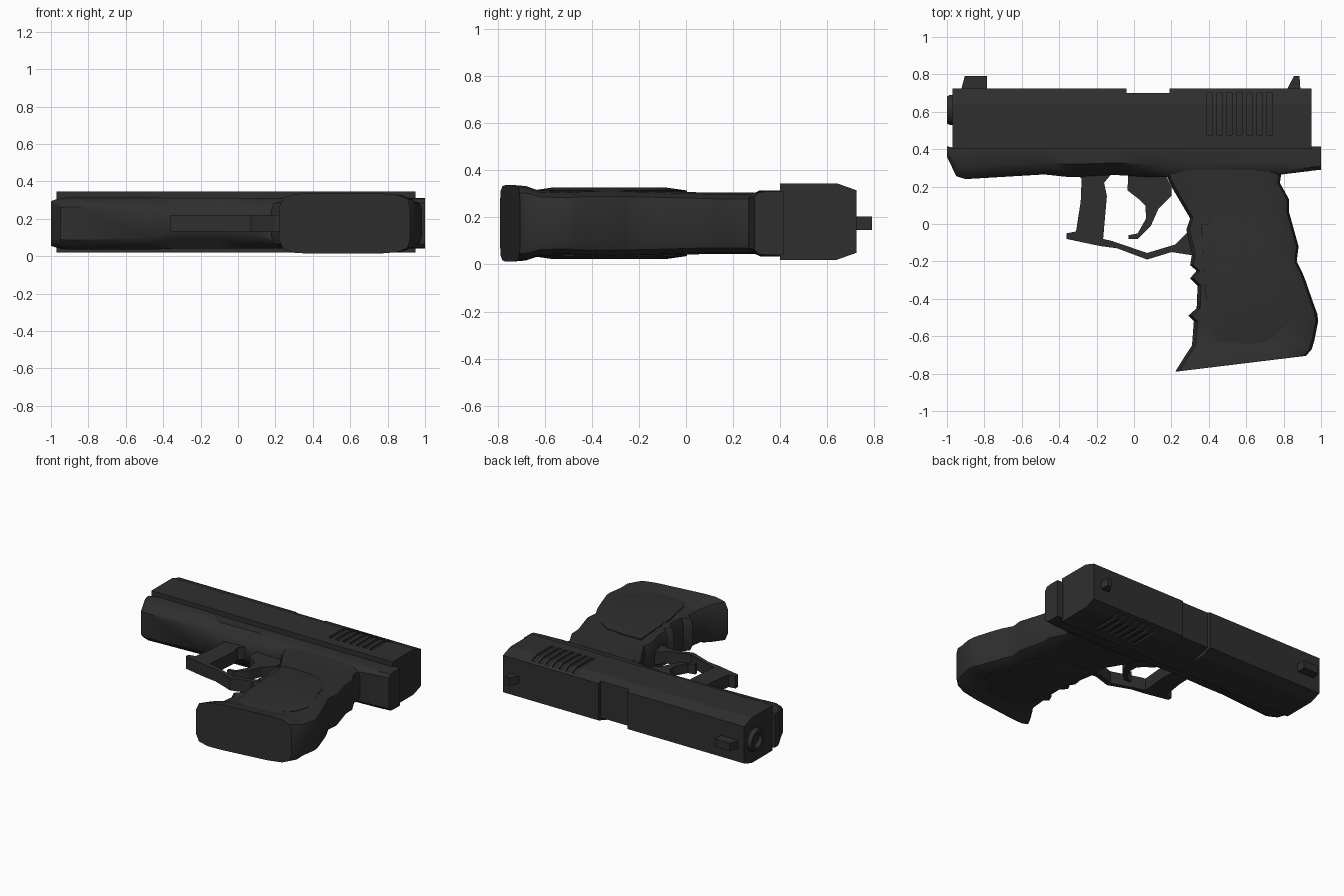
import bpy, bmesh, math

CZ = 0.175  # mid plane of the whole model


def material(name, v):
    m = bpy.data.materials.new(name)
    m.diffuse_color = (v, v, v, 1)
    return m


BLACK = material("matte black", 0.028)


def add_loft(bm, rings):
    """Skin a list of equal-length point rings and cap both ends."""
    vs = [[bm.verts.new(p) for p in r] for r in rings]
    n = len(rings[0])
    for a, b in zip(vs, vs[1:]):
        for i in range(n):
            j = (i + 1) % n
            bm.faces.new((a[i], a[j], b[j], b[i]))
    bm.faces.new(vs[0][::-1])
    bm.faces.new(vs[-1])


def make(name, lofts, smooth=None):
    bm = bmesh.new()
    for rings in lofts:
        add_loft(bm, rings)
    bmesh.ops.recalc_face_normals(bm, faces=bm.faces)
    me = bpy.data.meshes.new(name)
    bm.to_mesh(me)
    bm.free()
    ob = bpy.data.objects.new(name, me)
    bpy.context.collection.objects.link(ob)
    me.materials.append(BLACK)
    if smooth:
        bpy.ops.object.select_all(action='DESELECT')
        ob.select_set(True)
        bpy.context.view_layer.objects.active = ob
        bpy.ops.object.shade_smooth_by_angle(angle=math.radians(smooth))
    return ob


def plate(outline, h):
    """Outline in x, y with thickness 2h about the mid plane."""
    return [[(x, y, CZ + s * h) for x, y in outline] for s in (-1, 1)]


def bar(section, x0, x1):
    """Section in y, z extruded along x."""
    return [[(x, y, z) for y, z in section] for x in (x0, x1)]


# Slide with chamfered top
slide = make("slide", [bar([(0.40, 0.02), (0.64, 0.02), (0.725, 0.05), (0.725, 0.315),
                            (0.64, 0.345), (0.40, 0.345)], -0.97, 0.95)])

# Cutters: port across the top and one side, seven grip grooves on each side
cuts = [bar([(0.70, 0.5), (0.70, 0.06), (0.56, 0.03), (0.56, -0.1), (0.8, -0.1), (0.8, 0.5)],
            -0.04, 0.19)]
for i in range(7):
    x = 0.39 + 0.0535 * i
    groove = [(0.475, 0.332), (0.64, 0.332), (0.70, 0.311), (0.70, 0.42), (0.475, 0.42)]
    cuts.append(bar(groove, x, x + 0.028))
    cuts.append(bar([(y, 0.365 - z) for y, z in groove], x, x + 0.028))
cutter = make("slide_cutter", cuts)
cutter.hide_render = True
mod = slide.modifiers.new("cuts", 'BOOLEAN')
mod.object, mod.operation, mod.solver = cutter, 'DIFFERENCE', 'EXACT'
bpy.context.view_layer.objects.active = slide
bpy.ops.object.modifier_apply(modifier=mod.name)
bpy.data.objects.remove(cutter)

# Muzzle ring with a recessed bore
make("barrel", [[[(x, 0.61 + r * math.cos(a), CZ + 0.005 + r * math.sin(a))
                  for a in (math.tau * k / 16 for k in range(16))]
                 for x, r in ((-0.90, 0.08), (-0.985, 0.08), (-1.0, 0.072),
                              (-1.0, 0.05), (-0.973, 0.045))]], 30)

# Sights
make("front_sight", [plate([(-0.925, 0.715), (-0.905, 0.79), (-0.785, 0.79), (-0.785, 0.715)], 0.028)])
make("rear_sight", [plate([(0.815, 0.715), (0.855, 0.79), (0.885, 0.79), (0.89, 0.715)], 0.028)])

# Frame: x, top y, bottom y, half width at top, half width at bottom
frame = [(-1.0, 0.415, 0.36, 0.12, 0.10), (-0.95, 0.405, 0.255, 0.135, 0.10),
         (-0.90, 0.405, 0.24, 0.14, 0.105), (-0.48, 0.405, 0.265, 0.14, 0.09),
         (-0.34, 0.405, 0.25, 0.135, 0.05), (-0.10, 0.405, 0.262, 0.135, 0.05),
         (0.10, 0.405, 0.25, 0.135, 0.07), (0.22, 0.405, 0.25, 0.135, 0.12),
         (0.79, 0.405, 0.265, 0.135, 0.125), (0.94, 0.405, 0.283, 0.135, 0.13),
         (0.951, 0.415, 0.285, 0.135, 0.13), (1.0, 0.415, 0.29, 0.135, 0.13)]
rings = []
for x, t, b, wt, wb in frame:
    half = [(t, wt), (t + (b - t) * 0.55, wt), (t + (b - t) * 0.85, (wt + wb * 2) / 3), (b, wb * 0.85)]
    rings.append([(x, y, CZ + w) for y, w in half] + [(x, y, CZ - w) for y, w in half[::-1]])
make("frame", [rings], 35)

# Grip: front x, front y, back x, back y, half thickness
grip = [(0.16, 0.29, 0.79, 0.29, 0.130), (0.20, 0.20, 0.78, 0.22, 0.130),
        (0.30, 0.03, 0.83, 0.13, 0.130), (0.28, -0.03, 0.83, 0.06, 0.132),
        (0.31, -0.16, 0.88, -0.12, 0.138), (0.30, -0.22, 0.87, -0.20, 0.140),
        (0.335, -0.25, 0.90, -0.26, 0.142), (0.30, -0.29, 0.92, -0.31, 0.143),
        (0.34, -0.33, 0.93, -0.34, 0.143), (0.335, -0.45, 0.965, -0.44, 0.141),
        (0.29, -0.49, 0.98, -0.48, 0.138), (0.32, -0.52, 0.985, -0.52, 0.136),
        (0.31, -0.65, 0.965, -0.62, 0.140), (0.27, -0.71, 0.95, -0.67, 0.158),
        (0.22, -0.79, 0.92, -0.705, 0.162)]
side = [(0, 0.55), (0.03, 0.85), (0.12, 0.97), (0.25, 1), (0.75, 1), (0.90, 0.95), (0.98, 0.8), (1, 0.5)]
section = side + [(u, -w) for u, w in side[::-1]]
make("grip", [[[(xf + (xb - xf) * u, yf + (yb - yf) * u, CZ + h * w) for u, w in section]
               for xf, yf, xb, yb, h in grip]], 40)

# Raised palm panels on both faces of the grip
panel = [(0.36, 0.0), (0.50, 0.005), (0.64, -0.01), (0.72, -0.06), (0.77, -0.14), (0.86, -0.44),
         (0.83, -0.52), (0.72, -0.63), (0.65, -0.655), (0.45, -0.63), (0.42, -0.58), (0.38, -0.35)]
make("palm_panel", [[[(0.6 + (x - 0.6) * s, -0.33 + (y + 0.33) * s, CZ + h) for x, y in panel]
                     for s, h in ((0.75, -0.151), (1, -0.139), (1, 0.139), (0.75, 0.151))]], 40)

# Trigger guard
make("trigger_guard", [plate([
    (-0.32, 0.28), (-0.28, 0.24), (-0.285, 0.12), (-0.31, -0.04), (-0.36, -0.05), (-0.36, -0.08),
    (-0.18, -0.118), (-0.09, -0.13), (0.07, -0.19), (0.20, -0.15), (0.33, -0.17), (0.33, -0.02),
    (0.29, -0.04), (0.22, -0.11), (0.07, -0.155), (-0.12, -0.09), (-0.165, -0.08), (-0.145, 0.15),
    (-0.16, 0.22), (-0.11, 0.28)], 0.044)])

# Trigger
make("trigger", [plate([
    (-0.03, 0.28), (-0.035, 0.18), (0.03, 0.13), (0.06, 0.10), (0.065, 0.03), (0.02, -0.05),
    (-0.03, -0.06), (-0.03, -0.08), (0.02, -0.08), (0.09, -0.01), (0.13, 0.08), (0.20, 0.15),
    (0.20, 0.20), (0.16, 0.28)], 0.035)])
